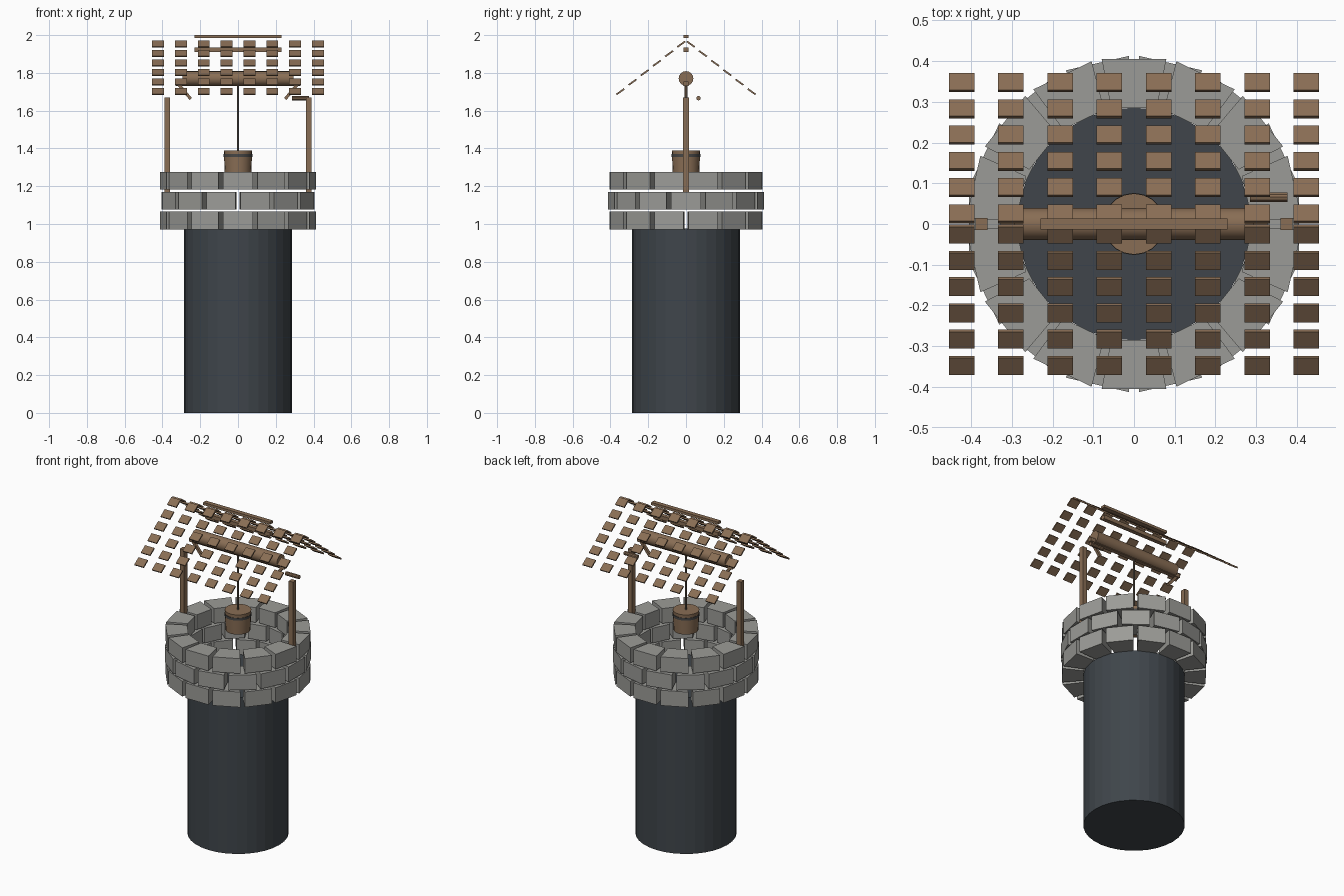
import bpy, bmesh
from math import sin, cos, pi, radians, atan2
from mathutils import Vector, Matrix

if "Cube" in bpy.data.objects:
    bpy.data.objects.remove(bpy.data.objects["Cube"])


def material(name, rgb):
    m = bpy.data.materials.new(name)
    m.diffuse_color = (*rgb, 1)
    m.use_nodes = True
    m.node_tree.nodes["Principled BSDF"].inputs["Base Color"].default_value = m.diffuse_color
    return m


WOOD = material("wood", (0.25, 0.155, 0.09))
DARK = material("dark_shaft", (0.05, 0.06, 0.07))
STONE = material("stone", (0.33, 0.33, 0.31))
IRON = material("iron_band", (0.06, 0.06, 0.06))
ROPE = material("rope", (0.16, 0.13, 0.1))


def finish(name, bm, mat, smooth=False):
    bmesh.ops.recalc_face_normals(bm, faces=bm.faces)
    me = bpy.data.meshes.new(name)
    bm.to_mesh(me)
    bm.free()
    me.materials.append(mat)
    ob = bpy.data.objects.new(name, me)
    bpy.context.collection.objects.link(ob)
    if smooth:
        bpy.context.view_layer.objects.active = ob
        ob.select_set(True)
        bpy.ops.object.shade_smooth_by_angle(angle=radians(35))
        ob.select_set(False)
    return ob


def add_box(bm, loc, size, rot=Matrix()):
    bmesh.ops.create_cube(bm, size=1, matrix=Matrix.Translation(loc) @ rot @ Matrix.Diagonal((*size, 1)))


def box(name, loc, size, mat=WOOD, rot=Matrix()):
    bm = bmesh.new()
    add_box(bm, loc, size, rot)
    return finish(name, bm, mat)


def rod(name, a, b, r1, r2=None, mat=WOOD, sides=12, smooth=True):
    a, b = Vector(a), Vector(b)
    rot = (b - a).to_track_quat('Z', 'Y').to_matrix().to_4x4()
    bm = bmesh.new()
    bmesh.ops.create_cone(bm, cap_ends=True, segments=sides, radius1=r1, radius2=r2 or r1,
                          depth=(b - a).length, matrix=Matrix.Translation((a + b) / 2) @ rot)
    return finish(name, bm, mat, smooth)


# Dark shaft below the stone ring
rod("shaft", (0, 0, 0), (0, 0, 0.975), 0.286, mat=DARK, sides=32, smooth=False)

# Three staggered courses of wedge-shaped stones with open joints
COUNT, HALF = 14, radians(11.1)
for course, (z0, z1) in enumerate([(0.972, 1.067), (1.077, 1.17), (1.182, 1.275)]):
    bm = bmesh.new()
    for i in range(COUNT):
        mid = pi / 2 + (i + 0.5 * (course % 2)) * 2 * pi / COUNT
        corners = [(0.29, -HALF), (0.413, -HALF), (0.413, HALF), (0.29, HALF)]
        low, high = [[bm.verts.new((r * cos(mid + a), r * sin(mid + a), z)) for r, a in corners]
                     for z in (z0, z1)]
        bm.faces.new(low)
        bm.faces.new(high)
        for k in range(4):
            j = (k + 1) % 4
            bm.faces.new((low[k], low[j], high[j], high[k]))
    finish(f"stone_course_{course + 1}", bm, STONE)

# Posts and diagonal braces, mirrored left and right
for side, s in (("left", -1), ("right", 1)):
    box(f"{side}_post", (s * 0.375, 0, 1.417), (0.03, 0.03, 0.505))
    a, b = Vector((s * 0.315, 0, 1.74)), Vector((s * 0.25, 0, 1.662))
    tilt = (b - a).to_track_quat('Z', 'Y').to_matrix().to_4x4()
    box(f"{side}_brace", (a + b) / 2, (0.016, 0.016, (b - a).length), rot=tilt)

# Windlass drum, cross bar and crank handle
rod("windlass_drum", (-0.295, 0, 1.77), (0.295, 0, 1.77), 0.039, sides=16)
box("cross_bar", (0, 0, 1.742), (0.655, 0.025, 0.024))
rod("crank_handle", (0.285, 0.066, 1.666), (0.377, 0.066, 1.666), 0.012, sides=10)

# Ridge cap and ridge beam
box("ridge_cap", (0, 0, 1.992), (0.46, 0.028, 0.016))
box("ridge_beam", (0, 0, 1.922), (0.46, 0.026, 0.024))

# Rope and bucket
rod("rope", (0, 0, 1.385), (0, 0, 1.75), 0.0065, mat=ROPE, sides=8)
rod("bucket", (0, 0, 1.265), (0, 0, 1.39), 0.07, 0.075, sides=20)
rod("bucket_band", (0, 0, 1.355), (0, 0, 1.37), 0.0765, mat=IRON, sides=20)

# Roof slopes of separate shingles
pitch = atan2(0.05, 0.0645)
for side, s in (("front", -1), ("back", 1)):
    bm = bmesh.new()
    for row in range(6):
        for col in range(8):
            add_box(bm, ((col - 3.5) * 0.121, s * (0.025 + row * 0.0645), 1.952 - row * 0.0503),
                    (0.063, 0.051, 0.009), Matrix.Rotation(-s * (pitch - 0.04), 4, 'X'))
    finish(f"{side}_shingles", bm, WOOD)
